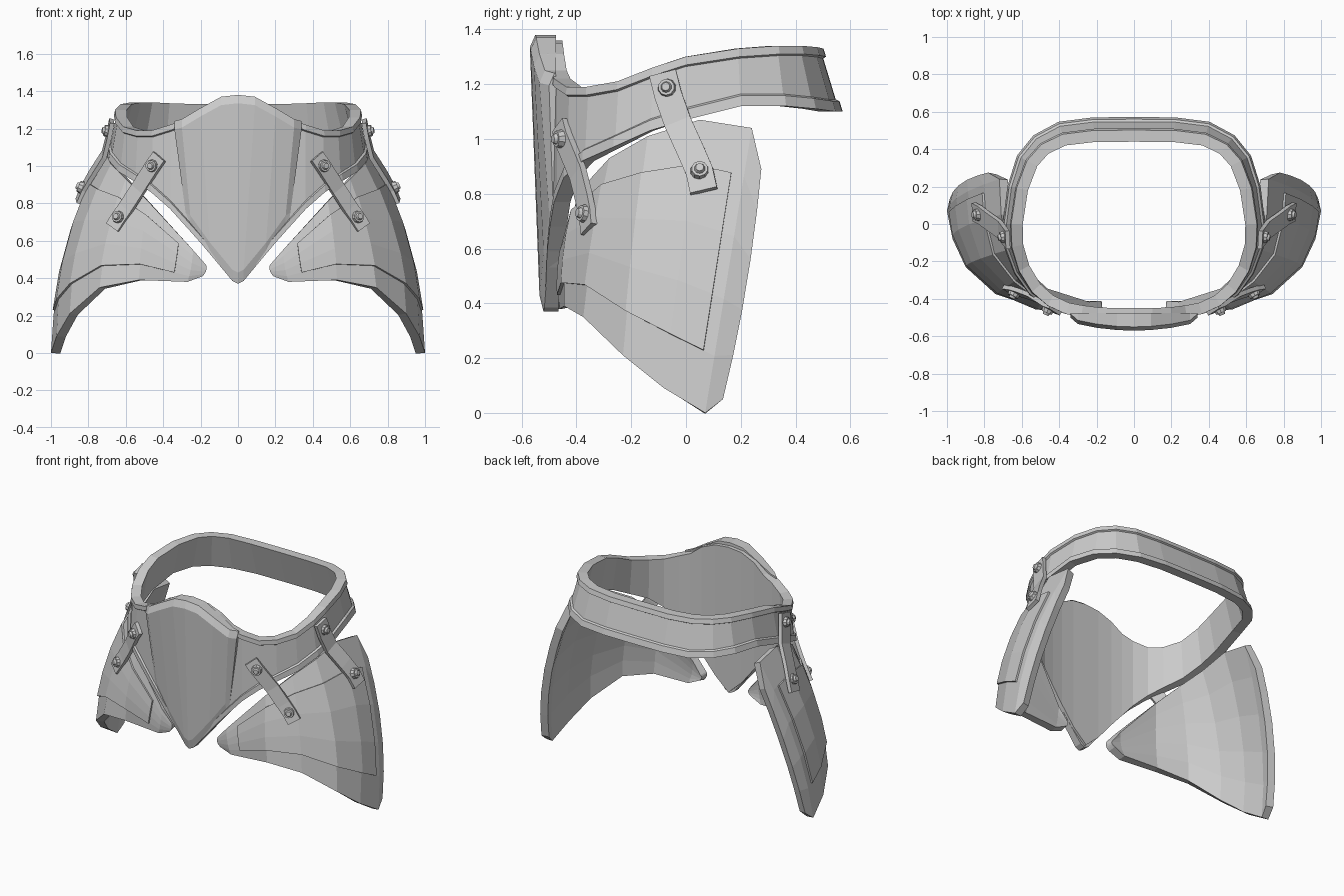
import bpy, bmesh
from mathutils import Vector

cube = bpy.data.objects.get("Cube")
if cube:
    bpy.data.objects.remove(cube, do_unlink=True)


def make_object(name, verts, faces, closed=True):
    mesh = bpy.data.meshes.new(name)
    mesh.from_pydata([tuple(v) for v in verts], [], faces)
    if closed:
        bm = bmesh.new()
        bm.from_mesh(mesh)
        bmesh.ops.recalc_face_normals(bm, faces=bm.faces)
        bm.to_mesh(mesh)
        bm.free()
    obj = bpy.data.objects.new(name, mesh)
    bpy.context.collection.objects.link(obj)
    return obj


def mirror(obj):
    mod = obj.modifiers.new("Mirror", 'MIRROR')
    mod.use_mirror_merge = False


def loft(name, sections, loop=False):
    """Skin closed cross-sections, capping the ends unless they form a loop."""
    k, n = len(sections[0]), len(sections)
    verts = [p for s in sections for p in s]
    faces = []
    for i in range(n if loop else n - 1):
        a, b = i * k, (i + 1) % n * k
        for j in range(k):
            m = (j + 1) % k
            faces.append((a + j, a + m, b + m, b + j))
    if not loop:
        faces += [tuple(range(k)), tuple(range((n - 1) * k, n * k))]
    return make_object(name, verts, faces)


# Waist belt: x, y, top z, bottom z, inward lean of the top edge
half = [
    (0, -.50, 1.36, .38, 0), (.1, -.50, 1.35, .47, 0),
    (.2, -.495, 1.31, .59, 0), (.28, -.485, 1.25, .68, 0),
    (.36, -.47, 1.22, .77, 0), (.46, -.435, 1.19, .86, .01),
    (.55, -.37, 1.19, .92, .02), (.63, -.26, 1.21, .97, .03),
    (.68, -.13, 1.26, 1.03, .04), (.69, 0, 1.30, 1.07, .045),
    (.665, .2, 1.33, 1.12, .05), (.615, .36, 1.34, 1.12, .06),
    (.53, .465, 1.34, 1.11, .065), (.4, .535, 1.335, 1.10, .07),
    (.22, .558, 1.33, 1.10, .07), (0, .56, 1.33, 1.10, .07)]
ring = half + [(-s[0], *s[1:]) for s in half[-2:0:-1]]
sections = []
for i, (x, y, top, bottom, lean) in enumerate(ring):
    before, after = ring[i - 1], ring[(i + 1) % len(ring)]
    out = Vector((after[1] - before[1], before[0] - after[0], 0)).normalized()
    rim, wall = .012, -.05
    profile = [(top, rim), (top - .03, rim), (top - .036, 0),
               (bottom + .044, 0), (bottom + .038, rim), (bottom, rim),
               (bottom, wall), (top, wall)]
    section = []
    for z, off in profile:
        shift = off - lean * (z - bottom) / (top - bottom)
        section.append(Vector((x, y, z)) + out * shift)
    sections.append(section)
loft("waist_belt", sections, loop=True)

# Front plate: top x, top z, bottom x, bottom z, front y
columns = [(0, 1.38, 0, .37, -.57), (.09, 1.37, .03, .385, -.567),
           (.2, 1.31, .15, .53, -.555), (.30, 1.25, .255, .675, -.535),
           (.34, 1.24, .28, .69, -.50)]
columns = [(-c[0], c[1], -c[2], *c[3:]) for c in columns[:0:-1]] + columns
sections = []
for xt, zt, xb, zb, y in columns:
    sections.append([(xt, -.475, zt), (xt, min(y + .02, -.48), zt),
                     (xt, y, zt - .045), (xb, min(y + .035, -.485), zb + .06),
                     (xb, min(y + .05, -.48), zb), (xb, -.465, zb)])
loft("front_plate", sections)

# Hip plates: upper, middle and lower point of each rib, front to rear
ribs = [
    ((.17, -.46, .47), (.17, -.465, .44), (.19, -.46, .41)),
    ((.24, -.465, .55), (.25, -.47, .46), (.27, -.46, .38)),
    ((.48, -.39, .81), (.51, -.435, .60), (.53, -.445, .39)),
    ((.60, -.28, .93), (.69, -.335, .64), (.74, -.375, .35)),
    ((.68, -.14, 1.01), (.84, -.19, .61), (.90, -.23, .21)),
    ((.71, .05, 1.07), (.905, -.015, .58), (.97, -.08, .09)),
    ((.72, .24, 1.04), (.925, .155, .52), (1.0, .07, 0)),
    ((.78, .275, .89), (.92, .22, .46), (.985, .135, .05))]


def rib_point(i, v):
    a, m, b = (Vector(p) for p in ribs[i])
    return a * (1 - v) * (1 - 2 * v) + m * 4 * v * (1 - v) + b * v * (2 * v - 1)


def hip_point(u, v):
    i = min(int(u), len(ribs) - 2)
    return rib_point(i, v).lerp(rib_point(i + 1, v), u - i)


def hip_shell(name, us, vs, thickness, offset):
    k = len(vs)
    verts = [hip_point(u, v) for u in us for v in vs]
    faces = [(i * k + j, i * k + j + 1, (i + 1) * k + j + 1, (i + 1) * k + j)
             for i in range(len(us) - 1) for j in range(k - 1)]
    obj = make_object(name, verts, faces, closed=False)
    mod = obj.modifiers.new("Thickness", 'SOLIDIFY')
    mod.thickness, mod.offset = thickness, offset
    mirror(obj)


rows = [.17, .38, .6, .8]
hip_shell("hip_plates", range(len(ribs)), [0] + rows + [1], .05, -1)
hip_shell("hip_plate_raised_panels", [1.3, 2, 3, 4, 5, 5.75], rows, .012, 1)


# Straps joining belt and hip plates
def strap(name, path, facing, width, thickness=.024):
    pts = [Vector(p) for p in path]
    sections = []
    for i, p in enumerate(pts):
        along = (pts[min(i + 1, len(pts) - 1)] - pts[max(i - 1, 0)]).normalized()
        side = along.cross(Vector(facing)).normalized()
        out = side.cross(along).normalized()
        s, o = side * width / 2, out * thickness / 2
        sections.append([p - s - o, p + s - o, p + s + o, p - s + o])
    mirror(loft(name, sections))


side_facing = (1, -.1, .2)
front_facing = (.45, -.9, .15)
strap("side_straps", [(.675, -.085, 1.24), (.69, -.065, 1.16), (.715, -.03, 1.06),
                      (.785, .02, .95), (.825, .05, .88), (.855, .065, .81)],
      side_facing, .10)
strap("front_straps", [(.42, -.46, 1.05), (.455, -.447, 1.0), (.535, -.395, .875),
                       (.60, -.37, .775), (.635, -.36, .725), (.67, -.355, .67)],
      front_facing, .085)


# Rivets: a wide washer with a smaller domed head
def rivet(name, centre, facing):
    bm = bmesh.new()
    for r1, r2, depth, height in [(.035, .03, .025, .018), (.021, .015, .014, .036)]:
        made = bmesh.ops.create_cone(bm, cap_ends=True, segments=10,
                                     radius1=r1, radius2=r2, depth=depth)
        bmesh.ops.translate(bm, verts=made["verts"], vec=(0, 0, height))
    turn = Vector(facing).to_track_quat('Z', 'Y').to_matrix().to_4x4()
    bmesh.ops.transform(bm, matrix=turn, verts=bm.verts)
    bmesh.ops.translate(bm, verts=bm.verts, vec=centre)
    mesh = bpy.data.meshes.new(name)
    bm.to_mesh(mesh)
    bm.free()
    obj = bpy.data.objects.new(name, mesh)
    bpy.context.collection.objects.link(obj)
    mirror(obj)


rivet("side_strap_upper_rivets", (.685, -.068, 1.185), (1, -.15, .15))
rivet("side_strap_lower_rivets", (.825, .05, .88), (.9, 0, .4))
rivet("front_strap_upper_rivets", (.455, -.447, 1.0), (.4, -.9, 0))
rivet("front_strap_lower_rivets", (.635, -.36, .725), (.45, -.85, .15))
